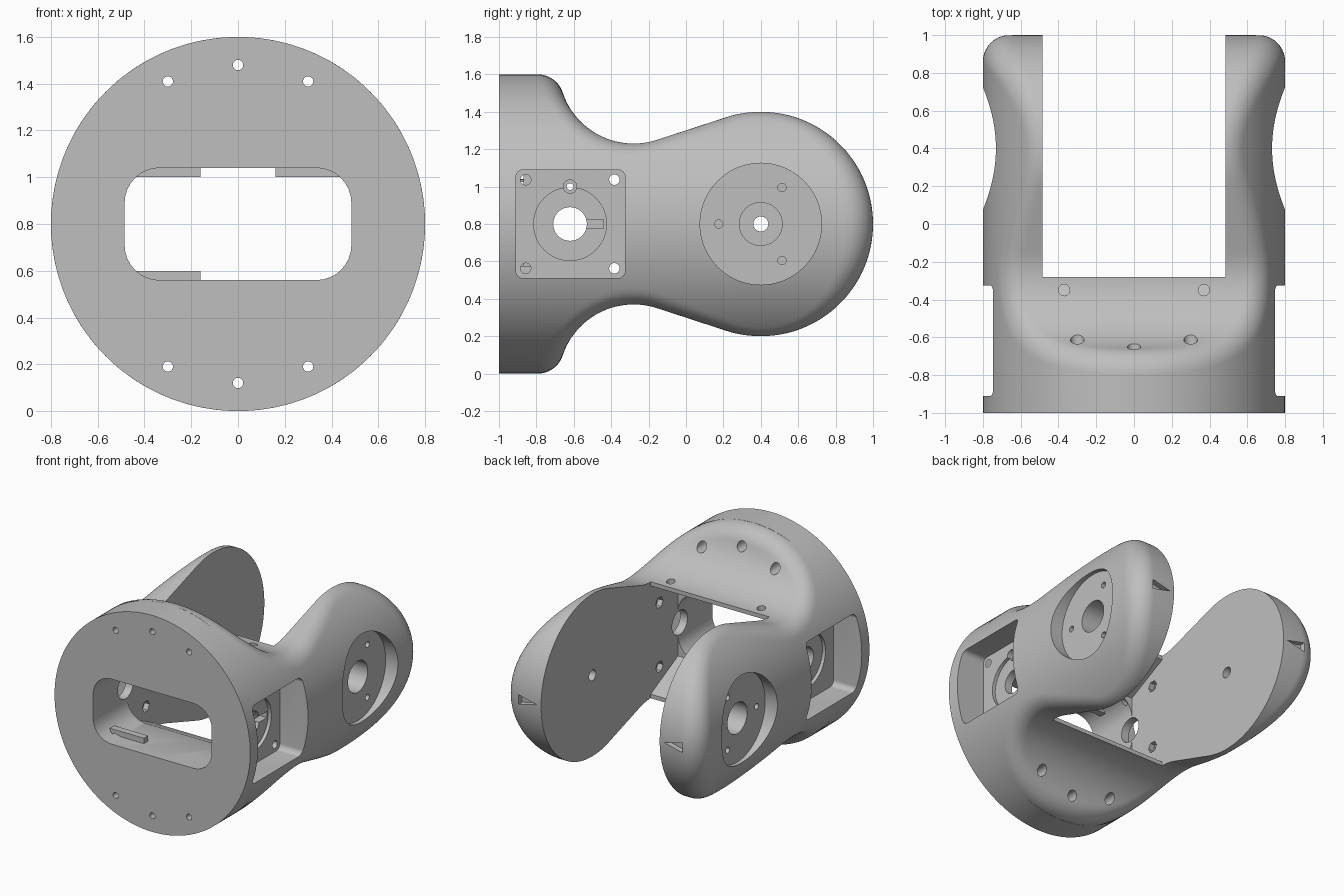
import bpy, bmesh, math
from mathutils import Vector

cube = bpy.data.objects.get("Cube")
if cube:
    bpy.data.objects.remove(cube, do_unlink=True)

R, FILLET = 0.8, 0.14
ARC, ROUND = 32, 10          # segments around the barrel and across the fillet
INNER = 0.485                # half width of the fork slot


def polar(c, r, a):
    return Vector((c[0] + r * math.cos(a), c[1] + r * math.sin(a)))


def circle(u, v, r, n=32):
    return [polar((u, v), r, 2 * math.pi * i / n) for i in range(n)]


def rounded(u0, u1, v0, v1, r, n=8):
    corners = [(u1 - r, v1 - r), (u0 + r, v1 - r), (u0 + r, v0 + r), (u1 - r, v0 + r)]
    return [polar(c, r, math.pi / 2 * (k + i / n))
            for k, c in enumerate(corners) for i in range(n + 1)]


def box(u0, u1, v0, v1):
    return [(u0, v0), (u1, v0), (u1, v1), (u0, v1)]


def outline():
    """Upper side outline: (surface point, fillet ball centre, outward normal) in y, z."""
    c1, r1, c2, r2 = Vector((-0.28, 0.83)), 0.4, Vector((0.4, 0)), 0.6
    gap = c2 - c1
    touch = math.atan2(gap.y, gap.x) - math.acos((r1 + r2) / gap.length)
    start = -math.pi + math.asin((c1.y - (R - FILLET)) / (r1 + FILLET))
    rows = []
    for i in range(33):                      # concave neck
        a = start + (touch - start) * (i / 32) ** 1.5
        rows.append((polar(c1, r1, a), polar(c1, r1 + FILLET, a), -polar((0, 0), 1, a)))
    first = touch + math.pi
    p, q = polar(c1, r1, touch), polar(c2, r2, first)
    n = polar((0, 0), 1, first)
    for i in range(1, 6):                    # straight flank
        s = p.lerp(q, i / 6)
        rows.append((s, s - n * FILLET, n))
    for i in range(41):                      # round arm end
        a = first * (1 - i / 40)
        rows.append((polar(c2, r2, a), polar(c2, r2 - FILLET, a), polar((0, 0), 1, a)))
    return rows


def body_row(p, c, n):
    """Quarter cross-section: flat top, rolled fillet, then barrel."""
    inner = R - FILLET
    x = math.sqrt(max(inner ** 2 - c.y ** 2, 0))
    if x < 0.002:
        x = 0
    centre = Vector((x, c.x, c.y))
    a = Vector((0, n.x, n.y))
    b = Vector((x, 0, c.y)).normalized()
    pts = [Vector((0, p.x, p.y))]
    pts += [centre + a.slerp(b, i / ROUND) * FILLET for i in range(ROUND + 1)]
    th = math.atan2(c.y, x)
    for i in range(1, ARC + 1):
        t = th * (1 - i / ARC)
        pts.append(Vector((R * math.cos(t), c.x, R * math.sin(t))))
    return pts


def finish(bm, name):
    bmesh.ops.remove_doubles(bm, verts=bm.verts, dist=1e-5)
    bmesh.ops.recalc_face_normals(bm, faces=bm.faces)
    mesh = bpy.data.meshes.new(name)
    bm.to_mesh(mesh)
    bm.free()
    ob = bpy.data.objects.new(name, mesh)
    bpy.context.scene.collection.objects.link(ob)
    return ob


def build_body():
    bm = bmesh.new()
    rows = [body_row(*r) for r in outline()]
    rim = rows[0][ROUND + 1:]
    for sx in (1, -1):
        for sz in (1, -1):
            def put(v):
                return bm.verts.new((v.x * sx, v.y, v.z * sz))
            grid = [[put(v) for v in row] for row in rows]
            for r0, r1 in zip(grid, grid[1:]):
                for j in range(len(r0) - 1):
                    bm.faces.new((r0[j], r0[j + 1], r1[j + 1], r1[j]))
            # Plain barrel and flat front face
            back = grid[0][ROUND + 1:]
            front = [put(Vector((v.x, -1, v.z))) for v in rim]
            hub = put(Vector((0, -1, 0)))
            for j in range(ARC):
                bm.faces.new((front[j], front[j + 1], back[j + 1], back[j]))
                bm.faces.new((hub, front[j + 1], front[j]))
    return finish(bm, "fork_bracket")


def prism(bm, pts, axis, a, b, mirror=False):
    for s in ((1, -1) if mirror else (1,)):
        ends = []
        for t in (a, b):
            place = {"X": lambda u, v: (t * s, u, v),
                     "Y": lambda u, v: (u * s, t, v),
                     "Z": lambda u, v: (u * s, v, t)}[axis]
            ends.append([bm.verts.new(place(*p)) for p in pts])
        lo, hi = ends
        bm.faces.new(lo)
        bm.faces.new(hi[::-1])
        for i in range(len(pts)):
            j = (i + 1) % len(pts)
            bm.faces.new((lo[i], lo[j], hi[j], hi[i]))


def cut(ob, fill):
    bm = bmesh.new()
    fill(bm)
    tool = finish(bm, "cutter")
    tool.hide_render = True
    mod = ob.modifiers.new("cut", "BOOLEAN")
    mod.operation, mod.solver, mod.object = "DIFFERENCE", "EXACT", tool
    bpy.context.view_layer.objects.active = ob
    bpy.ops.object.modifier_apply(modifier=mod.name)
    bpy.data.objects.remove(tool, do_unlink=True)


MOTOR, JOINT = (-0.62, 0), (0.4, 0)
SCREWS = [(0, 0.68), (0.3, 0.61), (-0.3, 0.61)]
CORNERS = [(y, z) for y in (-0.857, -0.383) for z in (-0.237, 0.237)]


def main_cuts(bm):
    # Fork slot with flared throat
    half = [(-0.6, 0.24), (-0.28, 0.4), (-0.28, 1), (1.2, 1)]
    prism(bm, half + [(y, -z) for y, z in reversed(half)], "X", -INNER, INNER)
    # Motor pockets, key slots and joint pockets
    prism(bm, rounded(-0.91, -0.325, -0.29, 0.29, 0.04), "X", 0.57, 1, True)
    prism(bm, box(-0.56, -0.44, -0.023, 0.023), "X", 0.487, 0.568, True)
    prism(bm, circle(*JOINT, 0.325, 64), "X", 0.7, 1, True)
    # Pointer notches on the arm ends
    prism(bm, [(0.52, 0), (0.67, 0.035), (0.67, -0.035)], "Y", 0.96, 1.1, True)
    # Front screw holes
    for x, z in SCREWS:
        for s in (1, -1):
            prism(bm, circle(x, z * s, 0.022, 20), "Y", -1.1, -0.5)


def opening_cuts(bm):
    # Front opening
    prism(bm, rounded(-INNER, INNER, -0.24, 0.24, 0.15), "Y", -1.1, -0.4)
    # Motor boss recess and joint bore
    prism(bm, circle(*MOTOR, 0.195, 48), "X", 0.545, 0.8, True)
    prism(bm, circle(*JOINT, 0.115, 40), "X", 0.54, 0.9, True)
    # Screw counterbores
    for x, z in SCREWS:
        for s in (1, -1):
            prism(bm, circle(x, z * s, 0.036, 24), "Y", -0.78, -0.2)


def hole_cuts(bm):
    prism(bm, circle(*MOTOR, 0.09, 40), "X", 0.4, 0.9, True)
    prism(bm, circle(*JOINT, 0.04, 24), "X", 0.4, 0.9, True)
    prism(bm, circle(-0.62, 0.2, 0.018, 20), "X", 0.4, 0.9, True)
    for y, z in CORNERS:
        prism(bm, circle(y, z, 0.028, 24), "X", 0.4, 0.9, True)
    for k in range(3):
        y, z = polar(JOINT, 0.225, math.pi + k * 2 * math.pi / 3)
        prism(bm, circle(y, z, 0.022, 20), "X", 0.6, 0.9, True)
    # Nut slots behind the front face, top cable holes
    for s in (1, -1):
        prism(bm, box(0.16, 0.44, -0.87, -0.82), "Z", 0.2 * s, 0.64 * s, True)
    prism(bm, circle(0.37, -0.35, 0.03, 24), "Z", 0.3, 0.7, True)


def nut_cuts(bm):
    for y, z in CORNERS:
        prism(bm, circle(y, z, 0.042, 6), "X", 0.4, 0.525, True)
    prism(bm, circle(-0.62, 0.2, 0.036, 24), "X", 0.525, 0.7, True)


body = build_body()
for step in (main_cuts, opening_cuts, hole_cuts, nut_cuts):
    cut(body, step)
for v in body.data.vertices:
    v.co.z += R

grey = bpy.data.materials.new("plain_grey")
grey.use_nodes = True
color = (0.52, 0.52, 0.52, 1)
grey.diffuse_color = color
grey.node_tree.nodes["Principled BSDF"].inputs["Base Color"].default_value = color
body.data.materials.clear()
body.data.materials.append(grey)

bpy.ops.object.select_all(action="DESELECT")
body.select_set(True)
bpy.context.view_layer.objects.active = body
bpy.ops.object.shade_smooth_by_angle(angle=math.radians(30))
